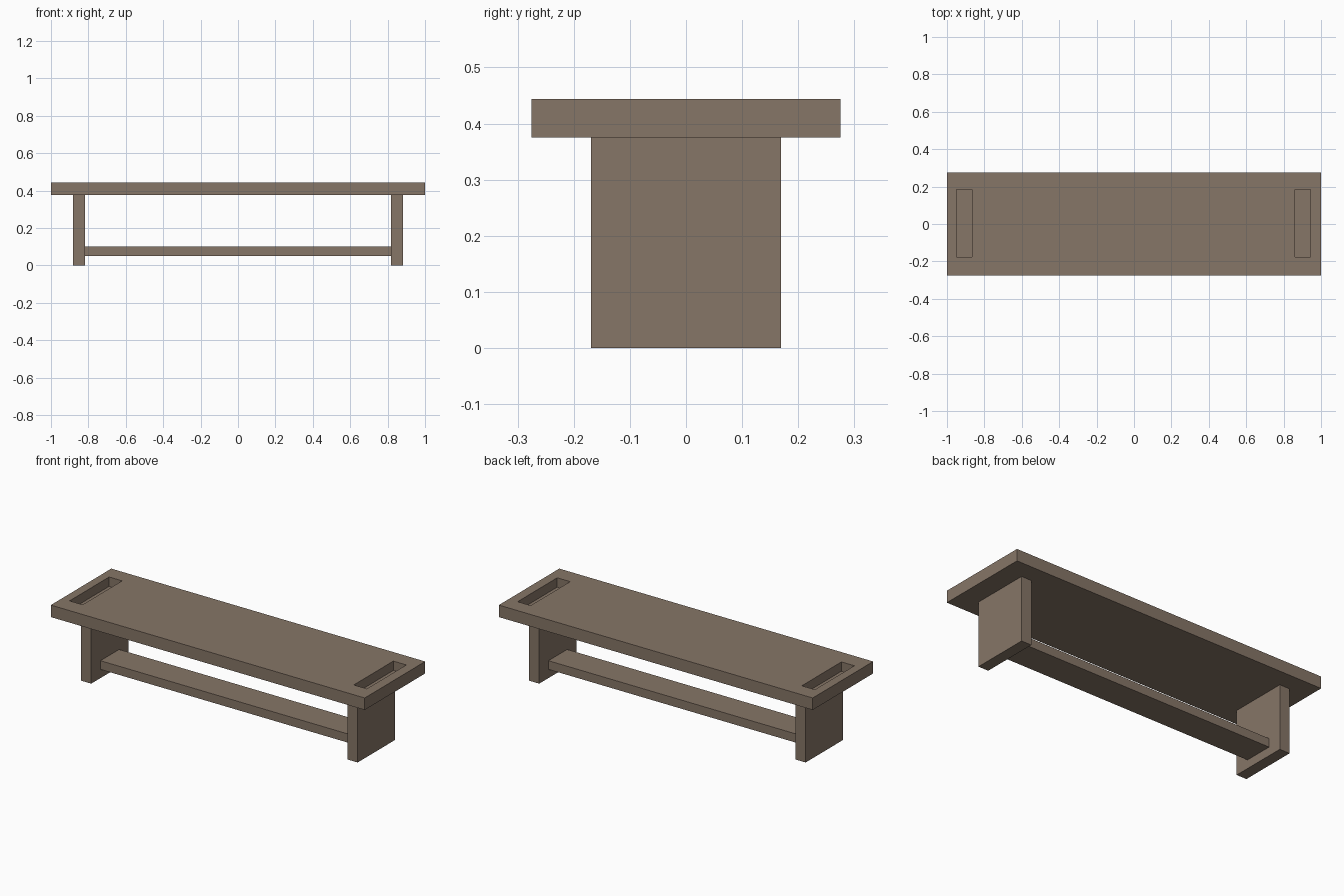
import bpy

if "Cube" in bpy.data.objects:
    bpy.data.objects.remove(bpy.data.objects["Cube"])

wood = bpy.data.materials.new("wood")
wood.diffuse_color = (0.24, 0.18, 0.135, 1)
wood.use_nodes = True
wood.node_tree.nodes["Principled BSDF"].inputs["Base Color"].default_value = wood.diffuse_color


def box(name, x, y, z):
    """Box spanning the given (min, max) ranges."""
    bpy.ops.mesh.primitive_cube_add(size=1)
    ob = bpy.context.object
    ob.name = name
    spans = (x, y, z)
    ob.location = [(a + b) / 2 for a, b in spans]
    ob.scale = [b - a for a, b in spans]
    bpy.ops.object.transform_apply(location=True, rotation=False, scale=True)
    ob.data.materials.append(wood)
    return ob


# Bench top
top = box("bench_top", (-1, 1), (-0.275, 0.275), (0.375, 0.444))

# Shallow slots near both ends of the top, set slightly off centre
for side, x in (("left", (-0.95, -0.867)), ("right", (0.861, 0.944))):
    cutter = box(f"{side}_slot_cutter", x, (-0.176, 0.184), (0.39, 0.5))
    cutter.hide_render = True
    cutter.hide_set(True)
    cut = top.modifiers.new(f"{side}_slot", 'BOOLEAN')
    cut.operation = 'DIFFERENCE'
    cut.solver = 'EXACT'
    cut.object = cutter

# Slab legs
for side, x in (("left", (-0.881, -0.817)), ("right", (0.817, 0.881))):
    box(f"{side}_leg", x, (-0.169, 0.169), (0, 0.375))

# Low stretcher between the legs
box("stretcher", (-0.817, 0.817), (-0.085, 0.085), (0.05, 0.1))
